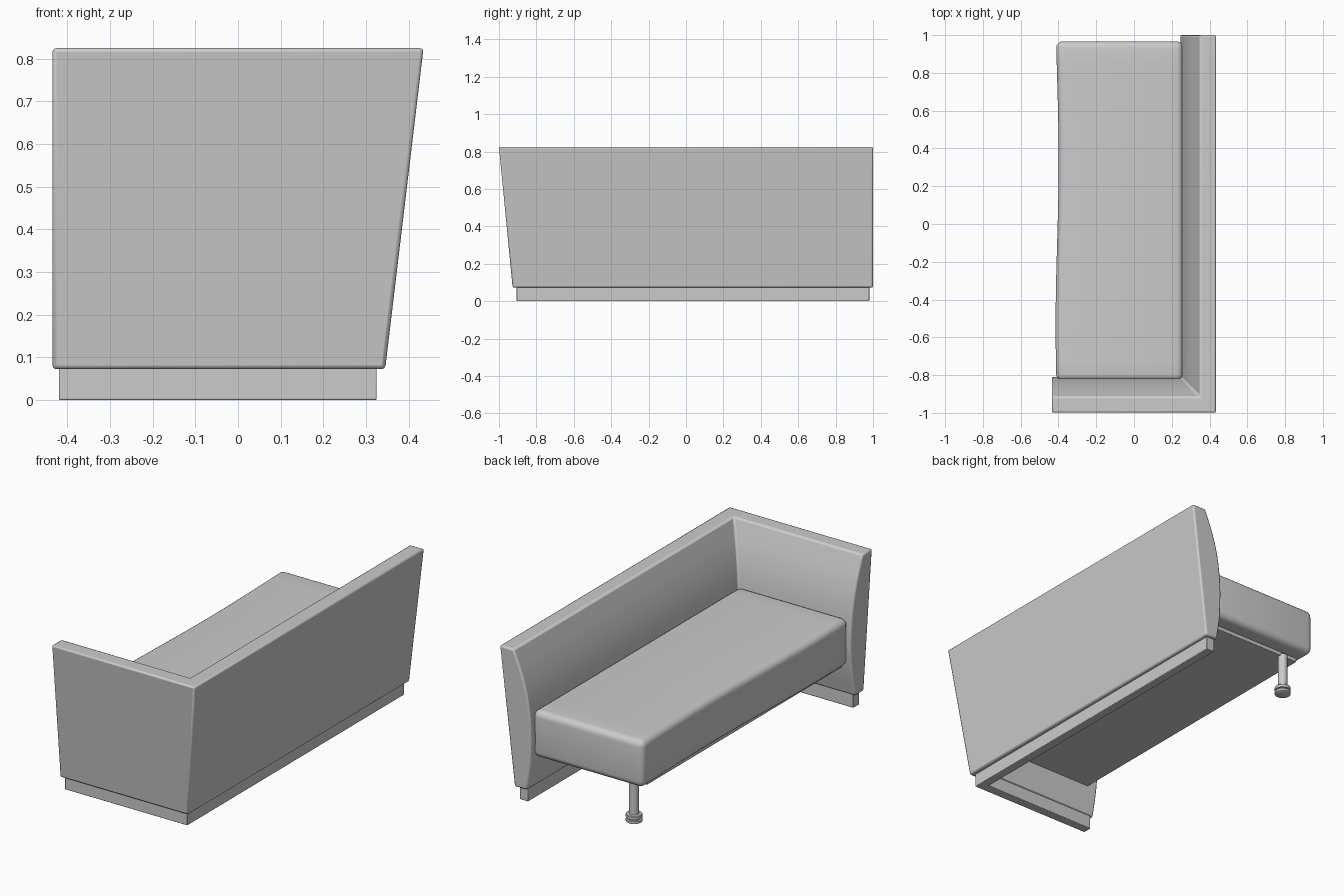
import bpy, bmesh, math
from mathutils import Vector

if "Cube" in bpy.data.objects:
    bpy.data.objects.remove(bpy.data.objects["Cube"])


def finish(name, bm, bevel=0.0, segments=2, angle=35):
    bmesh.ops.recalc_face_normals(bm, faces=bm.faces)
    me = bpy.data.meshes.new(name)
    bm.to_mesh(me)
    bm.free()
    ob = bpy.data.objects.new(name, me)
    bpy.context.collection.objects.link(ob)
    bpy.ops.object.select_all(action='DESELECT')
    ob.select_set(True)
    bpy.context.view_layer.objects.active = ob
    if bevel:
        mod = ob.modifiers.new("soft_edges", 'BEVEL')
        mod.width = bevel
        mod.segments = segments
        mod.limit_method = 'ANGLE'
        mod.angle_limit = math.radians(angle)
    bpy.ops.object.shade_smooth_by_angle(angle=math.radians(35))
    return ob


def l_sweep(name, profile, y_end, x_end, bevel):
    """Sweep (back inset, arm inset, height) points round a mitred L."""
    bm = bmesh.new()
    rows = [[bm.verts.new((0.435 - b, y_end, z)) for b, a, z in profile],
            [bm.verts.new((0.435 - b, -1 + a, z)) for b, a, z in profile],
            [bm.verts.new((x_end, -1 + a, z)) for b, a, z in profile]]
    n = len(profile)
    for r, s in zip(rows, rows[1:]):
        for i in range(n):
            j = (i + 1) % n
            bm.faces.new((r[i], r[j], s[j], s[i]))
    bm.faces.new(rows[0])
    bm.faces.new(rows[2])
    return finish(name, bm, bevel)


def smooth_curve(pts, steps=4):
    """Catmull-Rom through the given points."""
    p = [Vector(q) for q in pts]
    p = [2 * p[0] - p[1]] + p + [2 * p[-1] - p[-2]]
    out = []
    for i in range(1, len(p) - 2):
        for k in range(steps):
            t = k / steps
            a, b, c, d = p[i - 1:i + 3]
            out.append(0.5 * (2 * b + (c - a) * t + (2 * a - 5 * b + 4 * c - d) * t * t
                              + (3 * b - a - 3 * c + d) * t ** 3))
    return out + [p[-2]]


def lathe(name, profile, x, y, sides=32):
    bm = bmesh.new()
    rings = []
    for r, z in profile:
        rings.append([bm.verts.new((x + r * math.cos(2 * math.pi * i / sides),
                                    y + r * math.sin(2 * math.pi * i / sides), z))
                      for i in range(sides)])
    for r, s in zip(rings, rings[1:]):
        for i in range(sides):
            j = (i + 1) % sides
            bm.faces.new((r[i], r[j], s[j], s[i]))
    bm.faces.new(rings[0])
    bm.faces.new(rings[-1])
    return finish(name, bm)


def box(lo, hi):
    bm = bmesh.new()
    bmesh.ops.create_cube(bm, size=1)
    for v in bm.verts:
        v.co = Vector([(l + h) / 2 + c * (h - l) for l, h, c in zip(lo, hi, v.co)])
    return bm


# Upholstered back and arm: slanted outside, bulging inside
inner = smooth_curve([(0.085, 0.825), (0.135, 0.70), (0.168, 0.58), (0.186, 0.45),
                      (0.19, 0.33), (0.184, 0.20), (0.165, 0.072)])
shell = [(0.09, 0.073, 0.072), (0.0, 0.0, 0.825)]
shell += [(d, d - 0.017 * max(0, (0.33 - z) / 0.26), z) for d, z in inner]
l_sweep("back_and_arm", shell, 1.0, -0.435, 0.009)

# Recessed plinth under back and arm
plinth = [(0.11, 0.095, 0), (0.11, 0.095, 0.08), (0.16, 0.145, 0.08), (0.16, 0.145, 0)]
l_sweep("plinth", plinth, 0.98, -0.42, 0.003)

# Thick seat cushion with a gently wavy front edge
bm = box((-0.407, -0.83, 0.245), (0.26, 0.967, 0.503))
long_edges = [e for e in bm.edges
              if abs(e.verts[0].co.y - e.verts[1].co.y) > 1]
bmesh.ops.bevel(bm, geom=bm.edges[:], offset=0.035, segments=5, profile=0.5,
                affect='EDGES')
long_edges = [e for e in bm.edges if abs(e.verts[0].co.y - e.verts[1].co.y) > 1]
bmesh.ops.subdivide_edges(bm, edges=long_edges, cuts=23, use_grid_fill=True)
for v in bm.verts:
    front = max(0.0, (0.1 - v.co.x) / 0.5)
    v.co.x += 0.008 * front * math.sin((v.co.y + 0.1) * 3.6)
finish("seat_cushion", bm)

# Thin board carrying the cushion
finish("seat_board", box((-0.375, -0.83, 0.225), (0.26, 0.875, 0.26)), 0.003)

# Round leg with a grooved foot under the free corner
lathe("front_leg", [(0.036, 0), (0.042, 0.004), (0.042, 0.016), (0.034, 0.018),
                    (0.034, 0.023), (0.042, 0.025), (0.042, 0.04), (0.039, 0.044),
                    (0.025, 0.045), (0.025, 0.235)], -0.29, 0.865)
